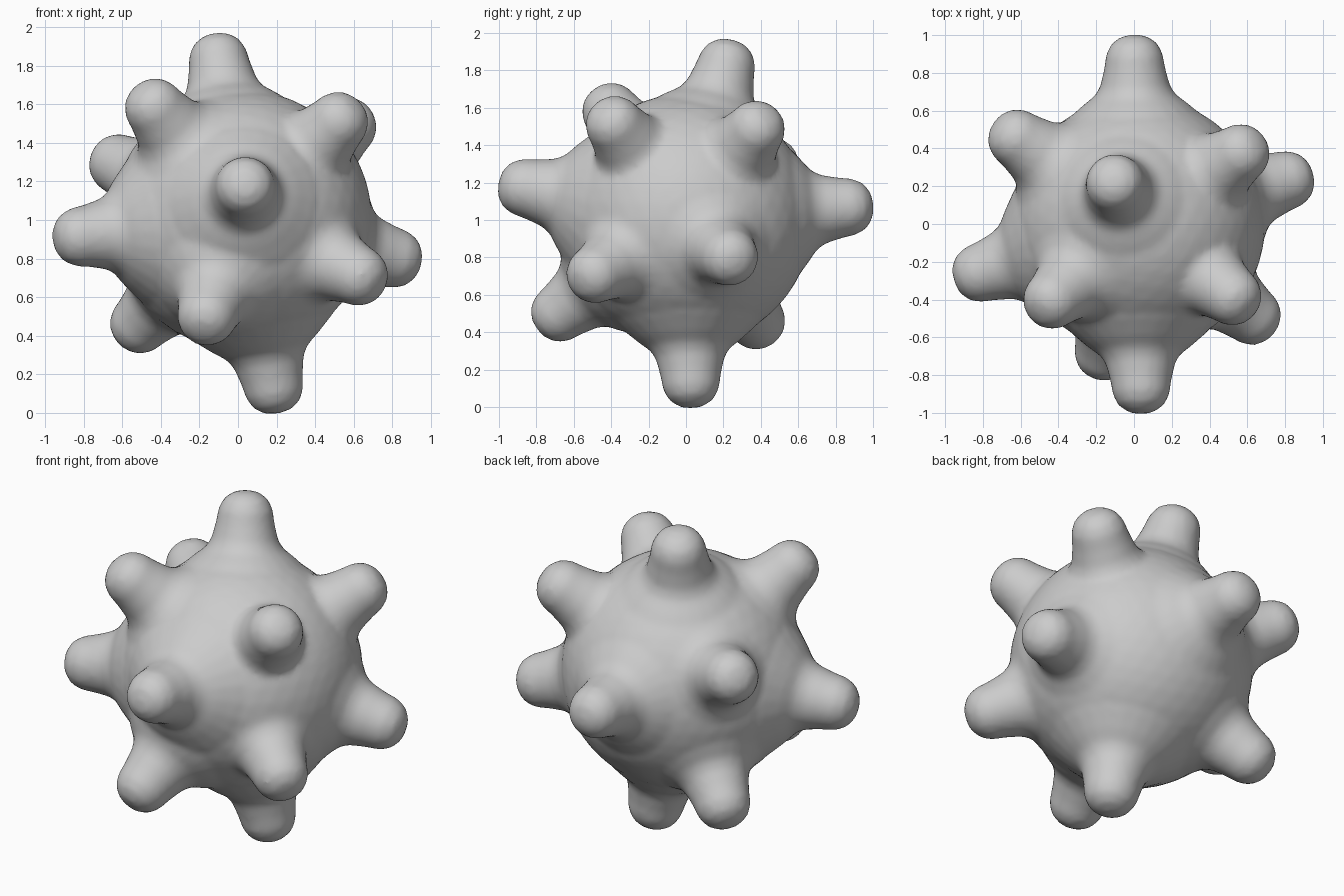
import bpy, bmesh, math
from mathutils import Vector, Matrix

if "Cube" in bpy.data.objects:
    bpy.data.objects.remove(bpy.data.objects["Cube"])

CENTRE = Vector((0.02, 0.0, 1.0))
BODY_RADIUS = 0.675
SIDES = 24

# Tip of each knob
TIPS = [
    (-0.12, 0.25, 1.96), (-0.51, -0.47, 1.68), (0.61, -0.45, 1.60),
    (0.66, 0.44, 1.57), (0.04, -1.00, 1.20), (-0.95, -0.30, 0.90),
    (-0.73, 0.53, 1.34), (0.00, 1.00, 1.08), (0.94, 0.27, 0.77),
    (0.73, -0.57, 0.66), (-0.19, -0.79, 0.42), (-0.60, 0.44, 0.37),
    (0.21, 0.03, 0.00),
]
# Knob profile: (height measured from the tip, radius), flaring into the body
PROFILE = [(-0.008, 0.07), (-0.045, 0.122), (-0.10, 0.15), (-0.18, 0.163),
           (-0.27, 0.185), (-0.32, 0.215), (-0.37, 0.28), (-0.45, 0.37)]


def add_knob(bm, tip):
    axis = Vector(tip) - CENTRE
    place = Matrix.Translation(Vector(tip)) @ axis.to_track_quat('Z', 'Y').to_matrix().to_4x4()
    rings = []
    for h, r in PROFILE:
        rings.append([bm.verts.new(place @ Vector((r * math.cos(a), r * math.sin(a), h)))
                      for a in (2 * math.pi * i / SIDES for i in range(SIDES))])
    top = bm.verts.new(place @ Vector((0, 0, 0.004)))
    for i in range(SIDES):
        j = (i + 1) % SIDES
        bm.faces.new((top, rings[0][i], rings[0][j]))
        for upper, lower in zip(rings, rings[1:]):
            bm.faces.new((upper[i], lower[i], lower[j], upper[j]))
    bm.faces.new(rings[-1][::-1])


# Round body with all knobs
bm = bmesh.new()
bmesh.ops.create_icosphere(bm, subdivisions=4, radius=BODY_RADIUS,
                           matrix=Matrix.Translation(CENTRE))
for tip in TIPS:
    add_knob(bm, tip)
mesh = bpy.data.meshes.new("knobbly_ball")
bm.to_mesh(mesh)
bm.free()
ball = bpy.data.objects.new("knobbly_ball", mesh)
bpy.context.collection.objects.link(ball)

# Fuse into one skin and soften the joins
remesh = ball.modifiers.new("fuse", 'REMESH')
remesh.mode = 'VOXEL'
remesh.voxel_size = 0.02
remesh.use_smooth_shade = True
soften = ball.modifiers.new("soften", 'SMOOTH')
soften.factor = 0.5
soften.iterations = 5

grey = bpy.data.materials.new("plain_grey")
grey.diffuse_color = (0.6, 0.6, 0.6, 1)
grey.use_nodes = True
grey.node_tree.nodes["Principled BSDF"].inputs["Base Color"].default_value = grey.diffuse_color
mesh.materials.append(grey)
